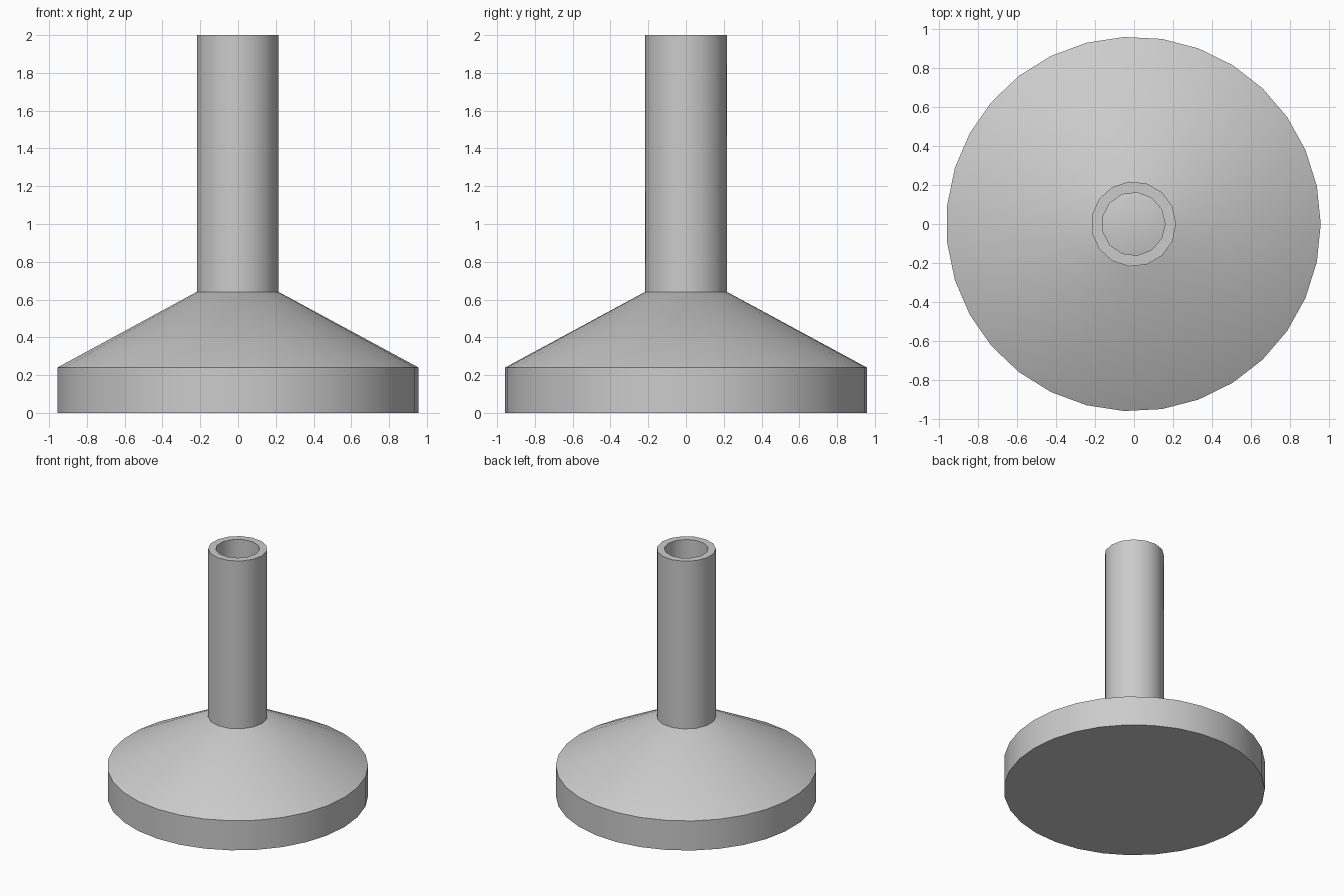
import bpy, bmesh, math

default_cube = bpy.data.objects.get("Cube")
if default_cube:
    bpy.data.objects.remove(default_cube, do_unlink=True)

AXIS_X = -0.0025  # odd-sided rings, shifted so the bounds are centred

grey = bpy.data.materials.new("plain grey")
grey.use_nodes = True
grey.diffuse_color = (0.6, 0.6, 0.6, 1)
grey.node_tree.nodes["Principled BSDF"].inputs["Base Color"].default_value = (0.6, 0.6, 0.6, 1)


def ring(bm, radius, z, sides):
    """Closed loop of vertices around the shared axis."""
    return [bm.verts.new((AXIS_X + radius * math.cos(math.tau * i / sides),
                          radius * math.sin(math.tau * i / sides), z))
            for i in range(sides)]


def skin(bm, low, high):
    """Quads between two loops with the same number of sides."""
    n = len(low)
    for i in range(n):
        j = (i + 1) % n
        bm.faces.new((low[i], low[j], high[j], high[i]))


def loop_edges(bm, loop):
    return [bm.edges.get((v, loop[i - 1])) for i, v in enumerate(loop)]


def finish(bm, name):
    bmesh.ops.recalc_face_normals(bm, faces=bm.faces)
    mesh = bpy.data.meshes.new(name)
    bm.to_mesh(mesh)
    bm.free()
    mesh.materials.append(grey)
    obj = bpy.data.objects.new(name, mesh)
    bpy.context.collection.objects.link(obj)
    bpy.ops.object.select_all(action='DESELECT')
    obj.select_set(True)
    bpy.context.view_layer.objects.active = obj
    bpy.ops.object.shade_smooth_by_angle(angle=math.radians(35))


# Base: upright rim with a cone on top, closed above and below
bm = bmesh.new()
rings = [ring(bm, r, z, 31) for r, z in ((0.959, 0), (0.959, 0.24), (0.218, 0.64))]
for low, high in zip(rings, rings[1:]):
    skin(bm, low, high)
bm.faces.new(rings[0])
bm.faces.new(rings[-1])
finish(bm, "base")

# Stem: hollow tube standing on the cone, with a flat lip at the top
bm = bmesh.new()
rims = []
for radius, sides in ((0.218, 15), (0.162, 13)):
    low, high = ring(bm, radius, 0.64, sides), ring(bm, radius, 2, sides)
    skin(bm, low, high)
    rims += loop_edges(bm, high)
bmesh.ops.triangle_fill(bm, edges=rims, use_beauty=True)
finish(bm, "stem")
